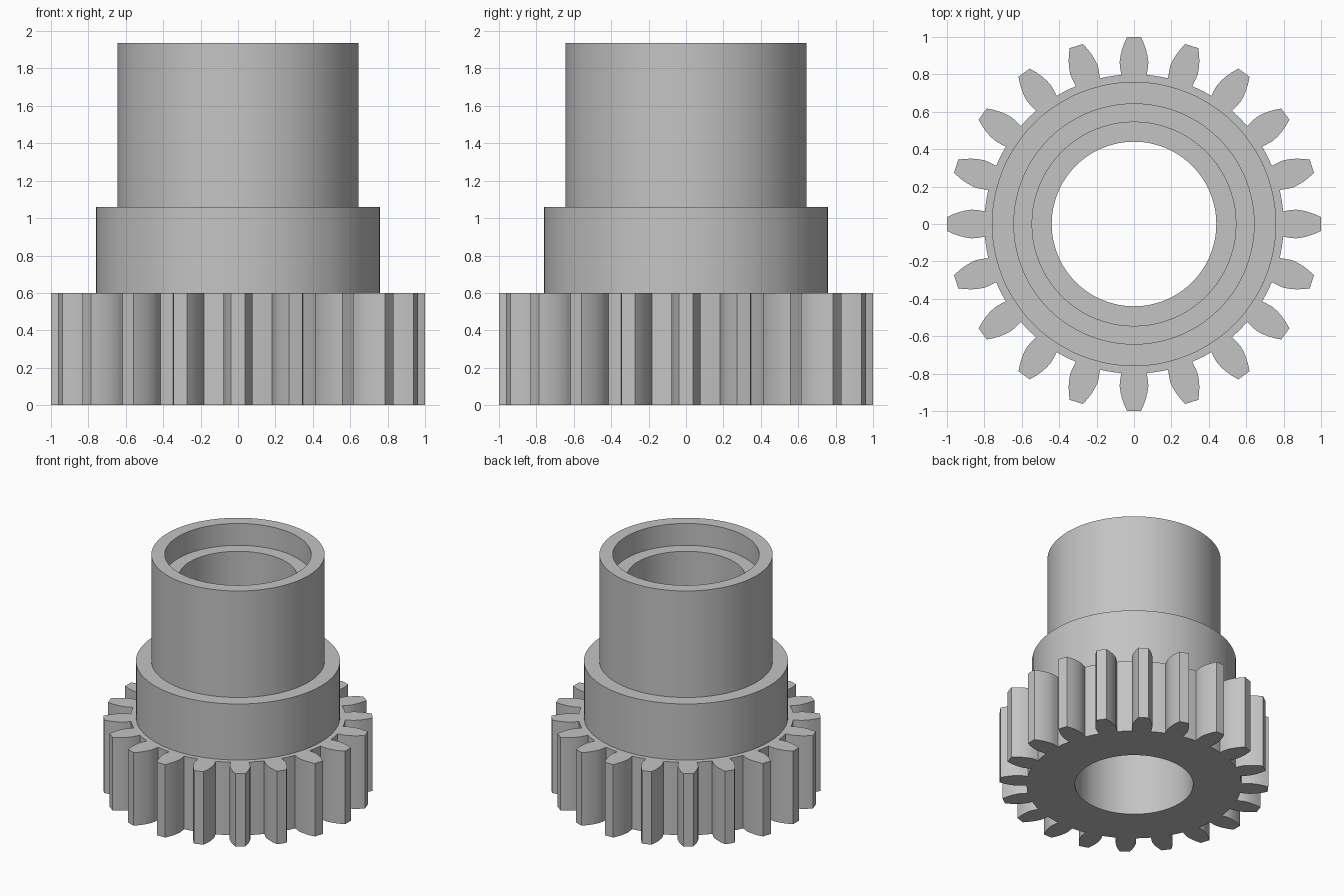
import bpy, bmesh
from math import cos, sin, pi, radians

cube = bpy.data.objects.get("Cube")
if cube:
    bpy.data.objects.remove(cube, do_unlink=True)

TEETH = 20
PITCH = 2 * pi / TEETH
GEAR_TOP, COLLAR_TOP, SLEEVE_TOP = 0.6, 1.06, 1.935
ROOT_R, COLLAR_R, SLEEVE_R, RECESS_R, BORE_R = 0.80, 0.76, 0.645, 0.545, 0.44
LEDGE_Z = SLEEVE_TOP - 0.18

# Half of one tooth: distance from the axis and half width, root to tip
FLANK = [(0.835, 0.074), (0.866, 0.077), (0.90, 0.072),
         (0.93, 0.065), (0.965, 0.053), (1.0, 0.037)]
BASE = 0.085
GAP = (PITCH - 2 * BASE) / 3
# Angles shared by all rings: three under each tooth, two in each gap
ANGLES = [t * PITCH + a for t in range(TEETH)
          for a in (-BASE, 0, BASE, BASE + GAP, BASE + 2 * GAP)]

steel = bpy.data.materials.new("plain grey")
steel.use_nodes = True
steel.diffuse_color = (0.55, 0.55, 0.55, 1)
steel.node_tree.nodes["Principled BSDF"].inputs["Base Color"].default_value = (0.55, 0.55, 0.55, 1)


def ring(bm, r, z):
    return [bm.verts.new((r * cos(a), r * sin(a), z)) for a in ANGLES]


def bridge(bm, low, high):
    n = len(low)
    for i in range(n):
        j = (i + 1) % n
        bm.faces.new((low[i], low[j], high[j], high[i]))


def finish(bm, name):
    mesh = bpy.data.meshes.new(name)
    bm.to_mesh(mesh)
    bm.free()
    obj = bpy.data.objects.new(name, mesh)
    bpy.context.collection.objects.link(obj)
    mesh.materials.append(steel)
    bpy.ops.object.select_all(action='DESELECT')
    obj.select_set(True)
    bpy.context.view_layer.objects.active = obj
    bpy.ops.object.shade_smooth_by_angle(angle=radians(30))
    return obj


def lathe(name, profile):
    bm = bmesh.new()
    rings = [ring(bm, r, z) for r, z in profile]
    for low, high in zip(rings, rings[1:]):
        bridge(bm, low, high)
    return finish(bm, name)


def tooth_points(bm, angle, z):
    side = [(r, -w) for r, w in FLANK] + [(r, w) for r, w in reversed(FLANK)]
    c, s = cos(angle), sin(angle)
    return [bm.verts.new((r * c - w * s, r * s + w * c, z)) for r, w in side]


# Toothed wheel with its flat end faces
bm = bmesh.new()
bottom, top = ring(bm, ROOT_R, 0), ring(bm, ROOT_R, GEAR_TOP)
bridge(bm, ring(bm, BORE_R, 0), bottom)
bridge(bm, top, ring(bm, COLLAR_R, GEAR_TOP))
for t in range(TEETH):
    k = 5 * t
    outlines = []
    for loop, z in ((bottom, 0), (top, GEAR_TOP)):
        outlines.append([loop[k]] + tooth_points(bm, t * PITCH, z) + [loop[k + 2]])
    low, high = outlines
    bm.faces.new(high + [top[k + 1]])
    bm.faces.new(list(reversed(low + [bottom[k + 1]])))
    # Walls run over the tooth and then along the root gap
    gap = [(k + i) % len(bottom) for i in (3, 4, 5)]
    low = low + [bottom[i] for i in gap]
    high = high + [top[i] for i in gap]
    for i in range(len(low) - 1):
        bm.faces.new((low[i], low[i + 1], high[i + 1], high[i]))
finish(bm, "gear_wheel")

# Stepped collar above the teeth
lathe("collar", [(COLLAR_R, GEAR_TOP), (COLLAR_R, COLLAR_TOP), (SLEEVE_R, COLLAR_TOP)])

# Upper sleeve with its rim, recess and ledge
lathe("sleeve", [(SLEEVE_R, COLLAR_TOP), (SLEEVE_R, SLEEVE_TOP), (RECESS_R, SLEEVE_TOP),
                 (RECESS_R, LEDGE_Z), (BORE_R, LEDGE_Z)])

# Through hole wall
lathe("bore", [(BORE_R, LEDGE_Z), (BORE_R, 0)])
